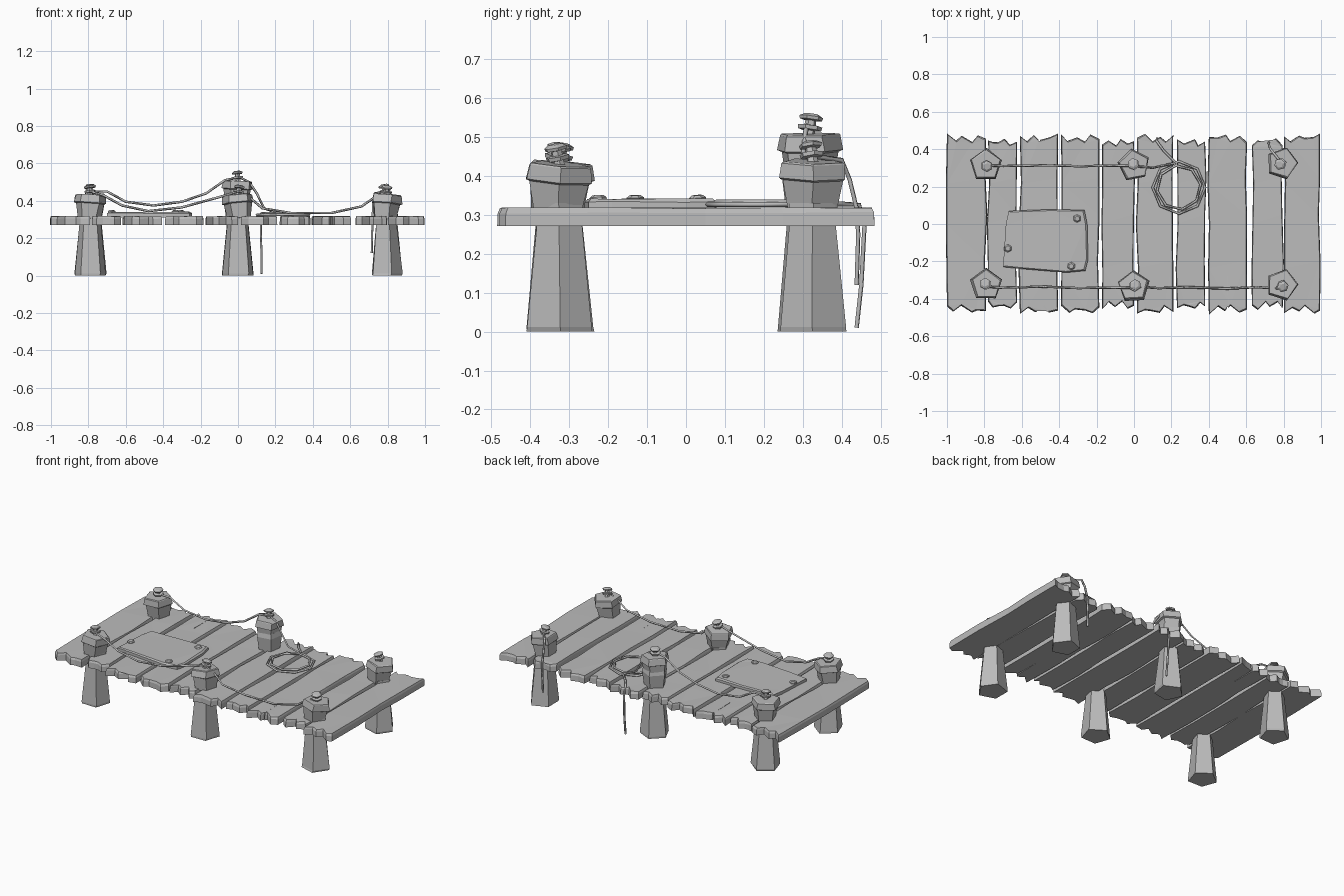
import bpy, bmesh, random
from math import sin, cos, pi, tau
from mathutils import Vector

random.seed(7)
if "Cube" in bpy.data.objects:
    bpy.data.objects.remove(bpy.data.objects["Cube"], do_unlink=True)

GREY = (0.5, 0.5, 0.5, 1)
grey = bpy.data.materials.new("weathered grey")
grey.use_nodes = True
grey.diffuse_color = GREY
grey.node_tree.nodes["Principled BSDF"].inputs["Base Color"].default_value = GREY


def jit(amount):
    return random.uniform(-amount, amount)


def loft(name, rings, location=(0, 0, 0), rotation=(0, 0, 0)):
    """Skin a stack of equal-length point rings into a closed flat-shaded solid."""
    bm = bmesh.new()
    layers = [[bm.verts.new(p) for p in ring] for ring in rings]
    for low, high in zip(layers, layers[1:]):
        for i in range(len(low)):
            j = (i + 1) % len(low)
            bm.faces.new((low[i], low[j], high[j], high[i]))
    caps = [bm.faces.new(layers[0][::-1]), bm.faces.new(layers[-1])]
    bmesh.ops.triangulate(bm, faces=caps)
    bmesh.ops.recalc_face_normals(bm, faces=bm.faces)
    mesh = bpy.data.meshes.new(name)
    bm.to_mesh(mesh)
    bm.free()
    mesh.materials.append(grey)
    obj = bpy.data.objects.new(name, mesh)
    obj.location, obj.rotation_euler = location, rotation
    bpy.context.collection.objects.link(obj)
    return obj


def ngon(sides, radius, z, wobble=0.0):
    return [(radius * cos(pi / 2 + tau * i / sides) + jit(wobble),
             radius * sin(pi / 2 + tau * i / sides) + jit(wobble), z)
            for i in range(sides)]


def stack(name, sides, profile, location, rotation=(0, 0, 0), wobble=0.0):
    return loft(name, [ngon(sides, r, z, wobble) for z, r in profile], location, rotation)


# Deck planks with splintered ends
def ragged_end(x0, x1, y, direction, crack):
    width = x1 - x0
    depths = [0.015, 0.0, 0.035, 0.012, 0.04, 0.005, 0.02]
    shift = random.randrange(len(depths))
    points = []
    for i in range(6):
        t = i / 5
        inner = 0 < i < 5
        depth = depths[(i + shift) % len(depths)] + jit(0.005)
        points.append((x0 + width * (t + (jit(0.05) if inner else 0)), y - direction * depth))
    if crack:
        x = (points[2][0] + points[3][0]) / 2
        points[3:3] = [(x - 0.004, y - direction * 0.03),
                       (x, y - direction * 0.2),
                       (x + 0.004, y - direction * 0.03)]
    return points


def plank(name, x0, x1, reach, crack_front, crack_back):
    front = ragged_end(x0, x1, -reach, -1, crack_front)
    back = ragged_end(x0, x1, reach, 1, crack_back)[::-1]
    right = [(x1 + jit(0.008), y) for y in (-0.2, 0.05, 0.25)]
    left = [(x0 + jit(0.008), y) for y in (0.22, 0.0, -0.24)]
    outline = front + right + back + left
    mid = (x0 + x1) / 2
    bottom = [(x, y, 0.271) for x, y in outline]
    rim = [(mid + (x - mid) * 0.99, y * 0.997, 0.305 + jit(0.003)) for x, y in outline]
    top = [(mid + (x - mid) * 0.95, y * 0.985, 0.317 + jit(0.002)) for x, y in outline]
    loft(name, [bottom, rim, top])


edges = [(-1.0, -0.79), (-0.78, -0.625), (-0.61, -0.405), (-0.39, -0.185), (-0.17, 0.0),
         (0.015, 0.21), (0.23, 0.38), (0.4, 0.605), (0.63, 0.795), (0.802, 0.995)]
for n, (a, b) in enumerate(edges):
    reach = 0.48 if b - a > 0.18 else 0.455
    plank(f"plank_{n + 1}", a, b, reach, n == 7, n == 2)

# Posts: tapered leg, flared collar, mooring peg
LEG = [(0, 0.087), (0.012, 0.089), (0.27, 0.062), (0.33, 0.063)]
HEAD = [(-0.085, 0.064), (-0.005, 0.079), (0.0, 0.089), (0.038, 0.083), (0.042, 0.078)]
PEG = [(0, 0.016), (0.014, 0.014), (0.016, 0.03), (0.026, 0.032), (0.028, 0.015),
       (0.04, 0.014), (0.042, 0.029), (0.05, 0.031), (0.057, 0.018)]
posts = {
    "front_right": (-0.79, -0.325, 0.39, 0.0),
    "front_middle": (0.0, -0.335, 0.39, 0.05),
    "front_left": (0.79, -0.325, 0.388, -0.3),
    "back_right": (-0.79, 0.315, 0.395, 0.0),
    "back_middle": (0.0, 0.315, 0.465, 0.15),
    "back_left": (0.79, 0.325, 0.395, -0.3),
}
for side, (x, y, z, turn) in posts.items():
    stack(f"{side}_leg", 5, LEG, (x, y, 0), (0, 0, turn), 0.003)
    tilt = (jit(0.1), jit(0.1), turn)
    if side == "back_middle":
        stack("back_middle_shaft", 5, [(0.3, 0.064), (0.4, 0.078), (0.43, 0.07)],
              (x, y, 0), (0, 0, turn))
    stack(f"{side}_collar", 5, HEAD, (x, y, z), tilt, 0.003)
    stack(f"{side}_peg", 6, PEG, (x, y, z + 0.037), (jit(0.2), jit(0.2), turn))

# Patch board with nails
corners = [(-0.70, -0.23), (-0.6, -0.24), (-0.36, -0.26), (-0.26, -0.25), (-0.245, -0.19),
           (-0.25, 0.0), (-0.265, 0.075), (-0.45, 0.078), (-0.67, 0.07), (-0.685, 0.0)]
centre = Vector((-0.47, -0.085))


def board_ring(scale, z):
    return [(*(centre + (Vector(c) - centre) * scale), z + jit(0.002)) for c in corners]


loft("patch_board", [board_ring(1, 0.312), board_ring(1, 0.333), board_ring(0.96, 0.34)])
for n, (x, y) in enumerate([(-0.305, 0.03), (-0.675, -0.13), (-0.335, -0.225)]):
    stack(f"board_nail_{n + 1}", 6, [(0, 0.022), (0.01, 0.022), (0.016, 0.014)],
          (x, y, 0.334), (jit(0.1), jit(0.1), n))


# Ropes
def rope(name, points, radius=0.0065, closed=False):
    curve = bpy.data.curves.new(name, "CURVE")
    curve.dimensions = "3D"
    curve.bevel_depth, curve.bevel_resolution = radius, 0
    curve.use_fill_caps = True
    spline = curve.splines.new("POLY")
    spline.points.add(len(points) - 1)
    for slot, p in zip(spline.points, points):
        slot.co = (*p, 1)
    spline.use_cyclic_u = closed
    curve.materials.append(grey)
    obj = bpy.data.objects.new(name, curve)
    bpy.context.collection.objects.link(obj)
    bpy.ops.object.select_all(action="DESELECT")
    obj.select_set(True)
    bpy.context.view_layer.objects.active = obj
    bpy.ops.object.convert(target="MESH")


def swag(name, y, path):
    rope(name, [(x, y + jit(0.005), z) for x, z in path])


swag("back_rope", 0.312, [(-0.79, 0.45), (-0.7, 0.45), (-0.6, 0.395), (-0.45, 0.375),
                          (-0.3, 0.395), (-0.17, 0.44), (-0.07, 0.51), (0.0, 0.525)])
swag("front_right_rope", -0.338, [(-0.79, 0.45), (-0.72, 0.43), (-0.62, 0.375), (-0.48, 0.345),
                                  (-0.3, 0.365), (-0.1, 0.42), (0.0, 0.45)])
swag("front_left_rope", -0.342, [(0.0, 0.45), (0.06, 0.42), (0.13, 0.36), (0.28, 0.335),
                                 (0.5, 0.335), (0.66, 0.37), (0.74, 0.425), (0.79, 0.445)])
rope("coil_lead", [(0, 0.31, 0.53), (0.06, 0.305, 0.5), (0.1, 0.3, 0.44),
                   (0.14, 0.31, 0.36), (0.22, 0.325, 0.33)])
for n, (radius, z) in enumerate([(0.14, 0.326), (0.118, 0.332)]):
    rope(f"coil_loop_{n + 1}", [(0.24 + radius * cos(tau * i / 8 + n * 0.15),
                                 0.195 + radius * sin(tau * i / 8 + n * 0.15), z)
                                for i in range(8)], 0.007, True)
rope("coil_tail", [(0.22, 0.33, 0.332), (0.16, 0.39, 0.328), (0.12, 0.445, 0.325),
                   (0.122, 0.458, 0.27), (0.125, 0.45, 0.12), (0.125, 0.438, 0.01)])
rope("loose_rope", [(0.79, 0.325, 0.45), (0.73, 0.4, 0.44), (0.722, 0.42, 0.39),
                    (0.72, 0.437, 0.32), (0.718, 0.442, 0.25), (0.715, 0.438, 0.12)])
